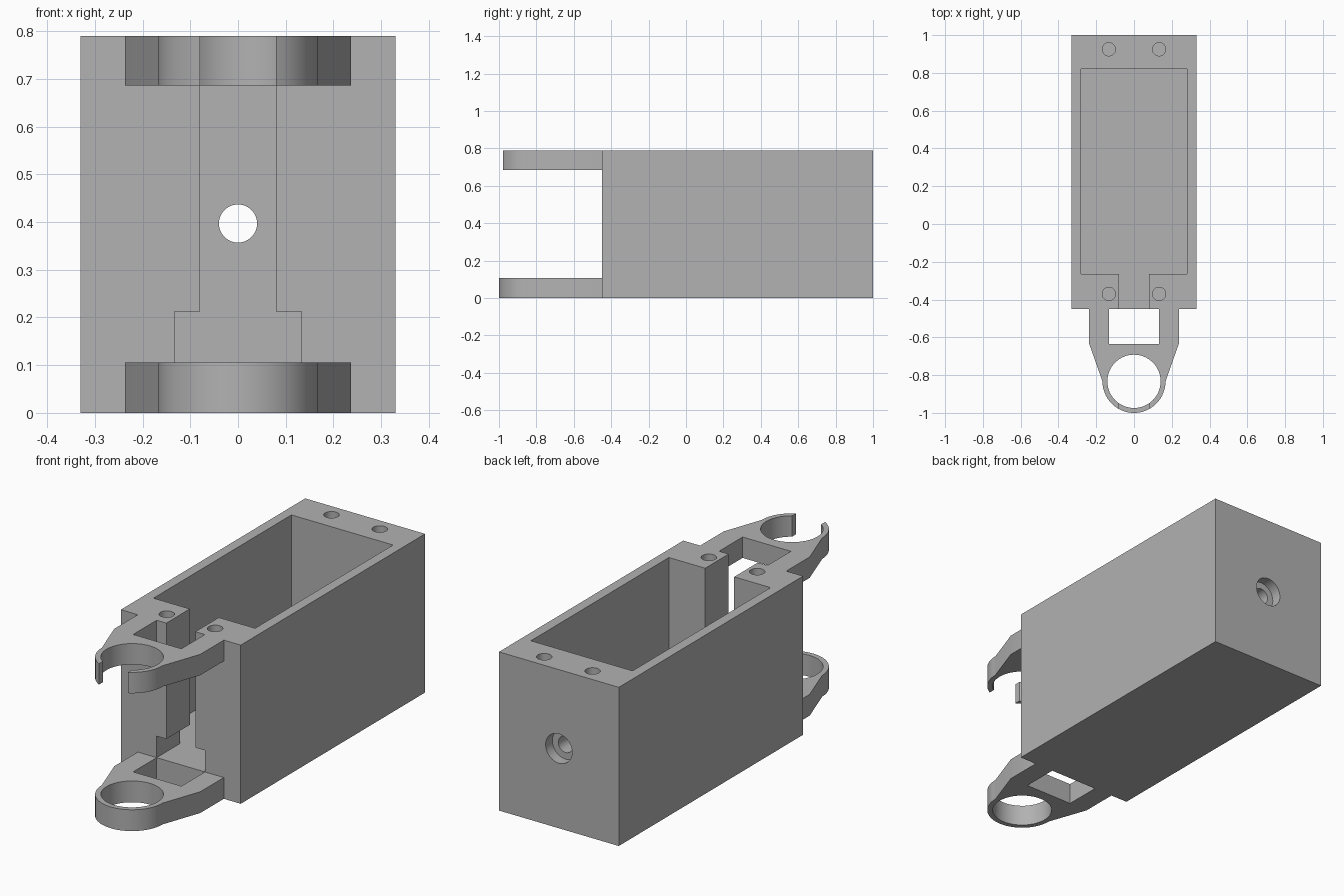
import bpy, bmesh, math

if "Cube" in bpy.data.objects:
    bpy.data.objects.remove(bpy.data.objects["Cube"])

grey = bpy.data.materials.new("mid grey")
grey.diffuse_color = (0.445, 0.445, 0.445, 1)
grey.use_nodes = True
grey.node_tree.nodes["Principled BSDF"].inputs["Base Color"].default_value = grey.diffuse_color


def prism(name, outline, z0, z1):
    """Extrude a flat outline from z0 up to z1."""
    bm = bmesh.new()
    face = bm.faces.new([bm.verts.new((x, y, z0)) for x, y in outline])
    up = bmesh.ops.extrude_face_region(bm, geom=[face])["geom"]
    bmesh.ops.translate(bm, vec=(0, 0, z1 - z0),
                        verts=[v for v in up if isinstance(v, bmesh.types.BMVert)])
    bmesh.ops.recalc_face_normals(bm, faces=bm.faces)
    mesh = bpy.data.meshes.new(name)
    bm.to_mesh(mesh)
    bm.free()
    mesh.materials.append(grey)
    obj = bpy.data.objects.new(name, mesh)
    bpy.context.collection.objects.link(obj)
    return obj


def box(x0, x1, y0, y1, z0, z1, name="cutter"):
    return prism(name, [(x0, y0), (x1, y0), (x1, y1), (x0, y1)], z0, z1)


def arc(cx, cy, r, a0, a1, n):
    return [(cx + r * math.cos(math.radians(a0 + (a1 - a0) * i / n)),
             cy + r * math.sin(math.radians(a0 + (a1 - a0) * i / n)))
            for i in range(n + 1)]


def rod(x, y, r, z0, z1, n=48):
    return prism("cutter", arc(x, y, r, 0, 360, n)[:-1], z0, z1)


def rod_y(z, r, y0, y1):
    """Round cutter lying along y at x = 0."""
    obj = rod(0, z, r, y0, y1)
    for v in obj.data.vertices:
        x, zz, y = v.co
        v.co = (x, y, zz)
    obj.data.flip_normals()
    return obj


def cut(obj, cutters):
    for c in cutters:
        c.hide_render = True
        mod = obj.modifiers.new("cut", "BOOLEAN")
        mod.operation, mod.solver, mod.object = "DIFFERENCE", "EXACT", c
        bpy.ops.object.select_all(action="DESELECT")
        bpy.context.view_layer.objects.active = obj
        obj.select_set(True)
        bpy.ops.object.modifier_apply(modifier=mod.name)
        bpy.data.objects.remove(c, do_unlink=True)
    bpy.ops.object.shade_smooth_by_angle(angle=math.radians(20))


W, TOP, FRONT, PLATE = 0.33, 0.79, -0.45, 0.106

# Housing: open tray with a stepped front slot, screw holes and rear cable hole
housing = box(-W, W, FRONT, 1.0, 0, TOP, "housing")
cutters = [
    box(-0.28, 0.28, -0.265, 0.82, PLATE, 1),
    box(-0.08, 0.08, -0.6, -0.2, PLATE, 1),
    box(-0.133, 0.133, -0.6, -0.2, PLATE, 0.213),
    rod_y(0.397, 0.04, 0.7, 1.1),
    rod_y(0.397, 0.073, 0.947, 1.1),
]
for sx in (-0.133, 0.133):
    for y in (-0.37, 0.925):
        cutters.append(rod(sx, y, 0.035, TOP - 0.3, 1))
cut(housing, cutters)

# Hinge brackets: tapered arm with a window and a round eye
CY, R = -0.833, 0.167
outline = ([(-0.237, FRONT), (-0.237, -0.635)] + arc(0, CY, R, 180, 360, 32)
           + [(0.237, -0.635), (0.237, FRONT)])
for name, z0, z1 in (("lower_bracket", 0, PLATE), ("upper_bracket", TOP - 0.104, TOP)):
    bracket = prism(name, outline, z0, z1)
    holes = [box(-0.133, 0.133, -0.635, -0.4, z0 - 0.1, z1 + 0.1),
             rod(0, CY, 0.141, z0 - 0.1, z1 + 0.1, 64)]
    if name == "upper_bracket":  # open the eye into a clip
        holes.append(box(-0.08, 0.08, -1.1, CY, z0 - 0.1, z1 + 0.1))
    cut(bracket, holes)
